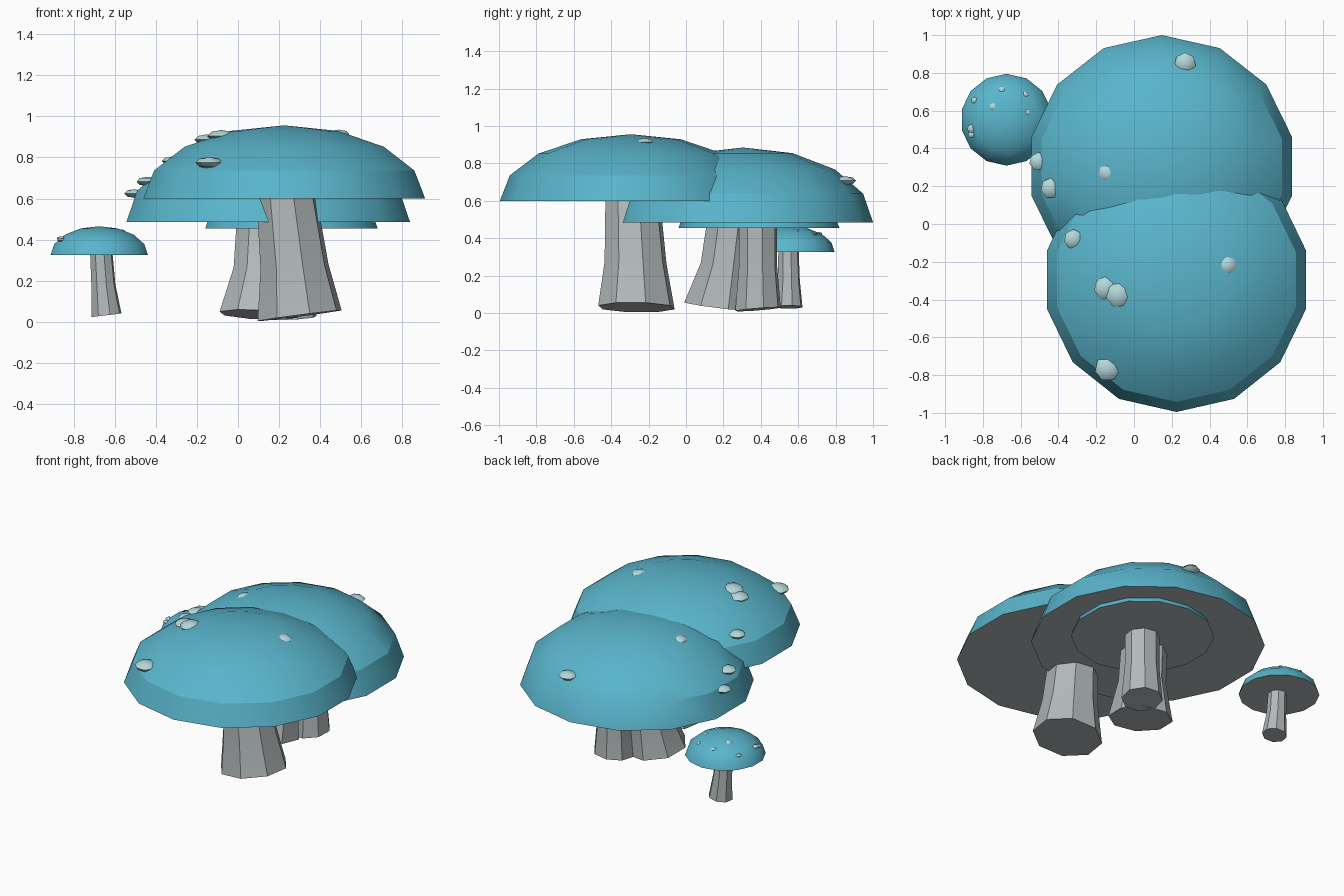
import bpy, bmesh, math
from mathutils import Vector

cube = bpy.data.objects.get("Cube")
if cube:
    bpy.data.objects.remove(cube, do_unlink=True)


def material(name, rgb):
    m = bpy.data.materials.new(name)
    m.use_nodes = True
    m.diffuse_color = (*rgb, 1)
    m.node_tree.nodes["Principled BSDF"].inputs["Base Color"].default_value = (*rgb, 1)
    return m


BLUE = material("teal blue", (0.10, 0.46, 0.60))
GREY = material("stem grey", (0.45, 0.49, 0.50))
PALE = material("pale spot", (0.45, 0.68, 0.71))


def finish(name, bm, mats, angle=30):
    bmesh.ops.recalc_face_normals(bm, faces=bm.faces)
    mesh = bpy.data.meshes.new(name)
    bm.to_mesh(mesh)
    bm.free()
    for m in mats:
        mesh.materials.append(m)
    ob = bpy.data.objects.new(name, mesh)
    bpy.context.collection.objects.link(ob)
    bpy.ops.object.select_all(action='DESELECT')
    ob.select_set(True)
    bpy.context.view_layer.objects.active = ob
    bpy.ops.object.shade_smooth_by_angle(angle=math.radians(angle))
    return ob


def loft(bm, rings):
    """Skin a list of vertex rings."""
    for a, b in zip(rings, rings[1:]):
        for i in range(len(a)):
            j = (i + 1) % len(a)
            bm.faces.new((a[i], a[j], b[j], b[i]))


def cap(name, x, y, z, rx, ry, height, sides=14, steps=4):
    """Half ellipsoid with a flat grey underside."""
    bm = bmesh.new()
    rings = []
    for k in range(steps):
        t = k * math.pi / 2 / steps
        rings.append([bm.verts.new((x + rx * math.cos(t) * math.sin(a),
                                    y + ry * math.cos(t) * math.cos(a),
                                    z + height * math.sin(t)))
                      for a in (i * math.tau / sides for i in range(sides))])
    loft(bm, rings)
    top = bm.verts.new((x, y, z + height))
    last = rings[-1]
    for i in range(sides):
        bm.faces.new((last[i], last[(i + 1) % sides], top))
    bm.faces.new(rings[0]).material_index = 1
    finish(name, bm, [BLUE, GREY])


def stem(name, sections, tilt, sides=8):
    """Loft of rings (x, y, z, radius); the foot ring is tilted by (slope x, slope y)."""
    bm = bmesh.new()
    rings = []
    for k, (x, y, z, r) in enumerate(sections):
        fade = 1 - k / (len(sections) - 1)
        ring = []
        for i in range(sides):
            a = (i + 0.3) * math.tau / sides
            dx, dy = r * math.cos(a), r * math.sin(a)
            ring.append(bm.verts.new((x + dx, y + dy, z + fade * (tilt[0] * dx + tilt[1] * dy))))
        rings.append(ring)
    loft(bm, rings)
    bm.faces.new(rings[0])
    bm.faces.new(rings[-1])
    finish(name, bm, [GREY])


def spots(name, c, places):
    """Flattened pebbles resting on the surface of cap c."""
    x, y, z, rx, ry, h = c
    for n, (px, py, r) in enumerate(places):
        d = min(0.98, ((px - x) / rx) ** 2 + ((py - y) / ry) ** 2)
        pz = z + h * math.sqrt(1 - d) - 0.04 * h
        bm = bmesh.new()
        bmesh.ops.create_uvsphere(bm, u_segments=7, v_segments=4, radius=r)
        bmesh.ops.scale(bm, vec=Vector((1, 1, 0.42)), verts=bm.verts)
        bmesh.ops.translate(bm, vec=Vector((px, py, pz)), verts=bm.verts)
        finish(f"{name}_{n + 1}", bm, [PALE], 45)


# Caps
FRONT = (0.225, -0.295, 0.60, 0.703, 0.70, 0.356)
BACK = (0.147, 0.305, 0.485, 0.708, 0.695, 0.40)
INNER = (0.26, 0.39, 0.455, 0.43, 0.43, 0.24)
SMALL = (-0.675, 0.552, 0.325, 0.243, 0.243, 0.14)
for name, c in (("front_cap", FRONT), ("back_cap", BACK),
                ("inner_cap", INNER), ("small_cap", SMALL)):
    cap(name, *c)

# Stems
stem("front_stem", [(0.30, -0.265, 0.03, 0.21), (0.275, -0.27, 0.27, 0.17),
                    (0.235, -0.285, 0.61, 0.15)], (0.13, -0.02))
stem("back_stem", [(0.10, 0.18, 0.035, 0.195), (0.12, 0.22, 0.26, 0.145),
                   (0.13, 0.25, 0.50, 0.14)], (-0.05, -0.12))
stem("inner_stem", [(0.26, 0.385, 0.02, 0.125), (0.26, 0.385, 0.25, 0.105),
                    (0.26, 0.385, 0.47, 0.105)], (0.05, 0.08))
stem("small_stem", [(-0.64, 0.55, 0.032, 0.075), (-0.655, 0.55, 0.18, 0.06),
                    (-0.665, 0.548, 0.335, 0.056)], (0.12, 0.0))

# Spots on the caps
spots("front_spot", FRONT, [(-0.32, -0.08, 0.052), (-0.15, -0.34, 0.063), (-0.08, -0.375, 0.07),
                            (-0.14, -0.765, 0.068), (0.49, -0.22, 0.052)])
spots("back_spot", BACK, [(-0.44, 0.19, 0.055), (-0.505, 0.33, 0.05), (-0.14, 0.27, 0.048),
                          (0.27, 0.85, 0.058)])
spots("small_spot", SMALL, [(-0.845, 0.655, 0.018), (-0.70, 0.71, 0.018), (-0.575, 0.685, 0.017),
                            (-0.745, 0.62, 0.021), (-0.565, 0.59, 0.016), (-0.86, 0.505, 0.023),
                            (-0.86, 0.475, 0.02)])
